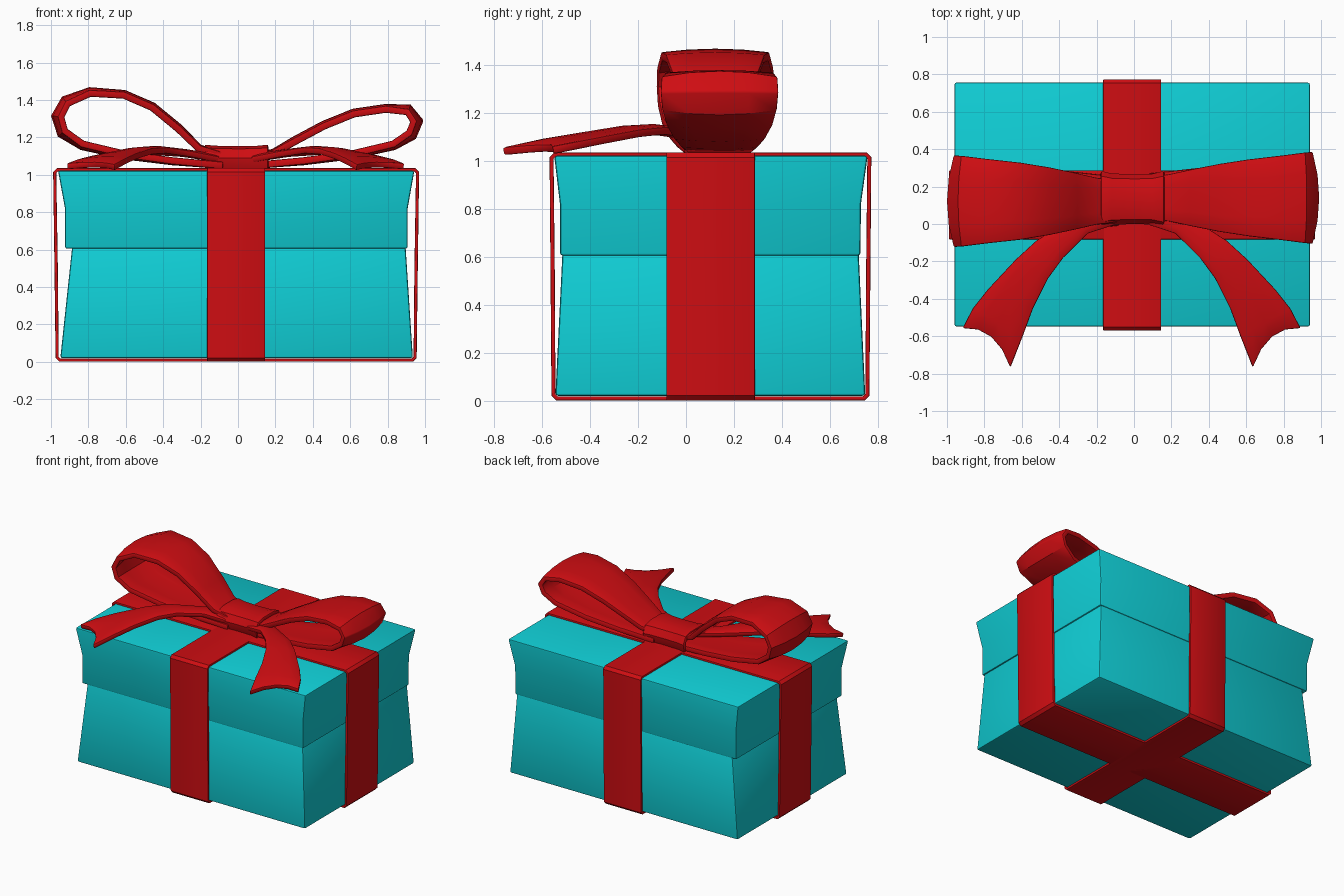
import bpy
import bmesh
from mathutils import Vector

cube = bpy.data.objects.get("Cube")
if cube:
    bpy.data.objects.remove(cube, do_unlink=True)


def make_material(name, color):
    mat = bpy.data.materials.new(name)
    mat.use_nodes = True
    mat.diffuse_color = color
    mat.node_tree.nodes["Principled BSDF"].inputs["Base Color"].default_value = color
    return mat


TEAL = make_material("teal card", (0.005, 0.62, 0.67, 1))
RED = make_material("red ribbon", (0.62, 0.004, 0.006, 1))


def finish(name, bm, mat, bevel, thickness=0):
    """Turn a bmesh into an object, thicken and bevel it, and shade it."""
    bmesh.ops.recalc_face_normals(bm, faces=bm.faces)
    mesh = bpy.data.meshes.new(name)
    bm.to_mesh(mesh)
    bm.free()
    obj = bpy.data.objects.new(name, mesh)
    bpy.context.collection.objects.link(obj)
    mesh.materials.append(mat)
    bpy.ops.object.select_all(action="DESELECT")
    obj.select_set(True)
    bpy.context.view_layer.objects.active = obj
    if thickness:
        mod = obj.modifiers.new("Thickness", "SOLIDIFY")
        mod.thickness = thickness
        mod.offset = 0
        bpy.ops.object.modifier_apply(modifier=mod.name)
    mod = obj.modifiers.new("Bevel", "BEVEL")
    mod.width = bevel
    mod.segments = 2
    mod.limit_method = "ANGLE"
    mod.angle_limit = 1.0
    bpy.ops.object.modifier_apply(modifier=mod.name)
    bpy.ops.object.shade_smooth_by_angle(angle=0.6)
    return obj


def strip(name, rows, thickness, bevel, closed=False):
    """Ribbon through rows of points, thickened around its middle."""
    bm = bmesh.new()
    grid = [[bm.verts.new(p) for p in row] for row in rows]
    pairs = list(zip(grid, grid[1:]))
    if closed:
        pairs.append((grid[-1], grid[0]))
    for a, b in pairs:
        for i in range(len(a) - 1):
            bm.faces.new((a[i], a[i + 1], b[i + 1], b[i]))
    return finish(name, bm, RED, bevel, thickness)


def box(name, rings):
    """Solid through rectangles given as (x0, x1, y0, y1, z)."""
    bm = bmesh.new()
    loops = [[bm.verts.new(p) for p in ((x0, y0, z), (x1, y0, z), (x1, y1, z), (x0, y1, z))]
             for x0, x1, y0, y1, z in rings]
    for a, b in zip(loops, loops[1:]):
        for i in range(4):
            j = (i + 1) % 4
            bm.faces.new((a[i], a[j], b[j], b[i]))
    bm.faces.new(loops[0])
    bm.faces.new(loops[-1])
    return finish(name, bm, TEAL, 0.012)


# Box base narrows upward, lid flares outward
box("box_base", [(-0.95, 0.935, -0.545, 0.748, 0.02),
                 (-0.885, 0.895, -0.515, 0.72, 0.63)])
box("box_lid", [(-0.925, 0.907, -0.526, 0.728, 0.605),
                (-0.925, 0.907, -0.526, 0.73, 0.82),
                (-0.962, 0.943, -0.55, 0.758, 1.022)])


# Two ribbons wrapped around the box
def wrap_path(low, high, flare):
    r = 0.015
    return [(low + r, 0.009), (low, 0.009 + r), (low - flare * 0.4, 0.5),
            (low - flare, 1.027 - r), (low - flare + r, 1.027),
            (high + flare - r, 1.027), (high + flare, 1.027 - r),
            (high + flare * 0.4, 0.5), (high, 0.009 + r), (high - r, 0.009)]


strip("ribbon_front_to_back",
      [[(-0.165, y, z), (0.145, y, z)] for y, z in wrap_path(-0.553, 0.757, 0.008)],
      0.018, 0.004, True)
strip("ribbon_side_to_side",
      [[(x, -0.082, z), (x, 0.287, z)] for x, z in wrap_path(-0.967, 0.947, 0.013)],
      0.018, 0.004, True)

# Bow loops: centre line points are (x, z, half width, bulge)
RIGHT_LOOP = [(-0.08, 1.10, 0.11, 0), (-0.21, 1.14, 0.125, 0.005), (-0.32, 1.245, 0.15, 0.01),
              (-0.46, 1.36, 0.18, 0.01), (-0.61, 1.425, 0.205, 0.01), (-0.79, 1.435, 0.225, 0.015),
              (-0.91, 1.38, 0.24, 0.03), (-0.945, 1.31, 0.242, 0.036), (-0.925, 1.235, 0.237, 0.03),
              (-0.83, 1.165, 0.22, 0.015), (-0.6, 1.11, 0.19, 0.01), (-0.35, 1.075, 0.16, 0.005),
              (-0.08, 1.05, 0.13, 0)]
LEFT_LOOP = [(0.08, 1.10, 0.11, 0), (0.19, 1.115, 0.125, 0.005), (0.31, 1.18, 0.15, 0.01),
             (0.46, 1.26, 0.18, 0.01), (0.62, 1.325, 0.205, 0.01), (0.79, 1.35, 0.225, 0.01),
             (0.905, 1.335, 0.24, 0.025), (0.938, 1.285, 0.243, 0.036), (0.915, 1.225, 0.237, 0.03),
             (0.83, 1.165, 0.22, 0.015), (0.6, 1.11, 0.19, 0.01), (0.35, 1.075, 0.16, 0.005),
             (0.08, 1.05, 0.13, 0)]
ACROSS = (-1, -0.5, 0, 0.5, 1)


def bow_loop(name, path, y_mid, side):
    rows = []
    for i, (x, z, half, bulge) in enumerate(path):
        a, b = path[max(i - 1, 0)], path[min(i + 1, len(path) - 1)]
        t = Vector((b[0] - a[0], b[1] - a[1])).normalized()
        out = Vector((t.y, -t.x)) * side
        rows.append([(x + out.x * bulge * (1 - s * s), y_mid + s * half,
                      z + out.y * bulge * (1 - s * s)) for s in ACROSS])
    return strip(name, rows, 0.038, 0.008)


bow_loop("bow_loop_right", RIGHT_LOOP, 0.122, 1)
bow_loop("bow_loop_left", LEFT_LOOP, 0.14, -1)

# Bow tails: pairs of outer and inner edge points
TAIL = [((-0.10, 0.12, 1.08), (-0.10, 0.0, 1.08)),
        ((-0.30, 0.05, 1.11), (-0.25, -0.05, 1.11)),
        ((-0.52, -0.09, 1.125), (-0.38, -0.18, 1.13)),
        ((-0.63, -0.19, 1.115), (-0.46, -0.29, 1.125)),
        ((-0.78, -0.35, 1.085), (-0.54, -0.45, 1.10)),
        ((-0.86, -0.45, 1.065), (-0.595, -0.60, 1.075)),
        ((-0.915, -0.555, 1.045), (-0.66, -0.765, 1.04))]
AXIS = -0.013


def bow_tail(name, mirrored):
    rows = []
    for i, (outer, inner) in enumerate(TAIL):
        row = []
        for s in ACROSS:
            p = Vector(outer).lerp(Vector(inner), (s + 1) / 2)
            p.z += 0.01 * (1 - s * s)
            if i == len(TAIL) - 1:  # notched end
                p += Vector((0.025, 0.06, 0)) * (1 - s * s)
            if mirrored:
                p.x = 2 * AXIS - p.x
            row.append(p)
        rows.append(row)
    return strip(name, rows, 0.034, 0.008)


bow_tail("bow_tail_right", False)
bow_tail("bow_tail_left", True)

# Knot: pinched band around the middle of the bow
KNOT = [(-0.13, 1.04), (-0.138, 1.09), (-0.115, 1.135), (-0.06, 1.148),
        (0.06, 1.148), (0.115, 1.135), (0.138, 1.09), (0.13, 1.04)]
SECTIONS = [(-0.178, 1.0), (-0.12, 0.9), (0, 0.87), (0.1, 0.89), (0.162, 1.0)]
strip("bow_knot",
      [[(x, 0.133 + y * k, 1.04 + (z - 1.04) * (0.5 + 0.5 * k)) for x, k in SECTIONS]
       for y, z in KNOT], 0.026, 0.006, True)
